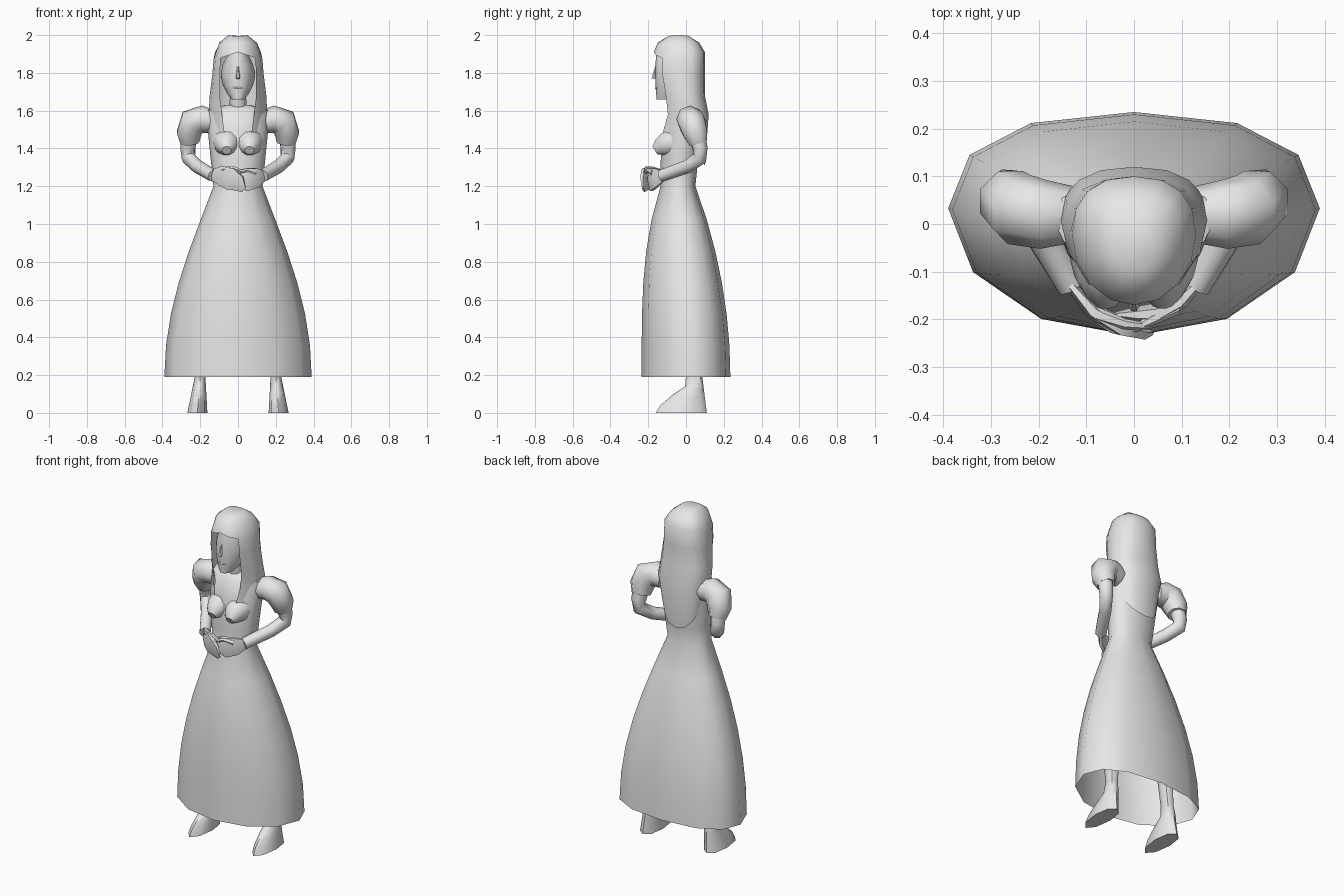
import bpy, bmesh, math
from mathutils import Vector

cube = bpy.data.objects.get("Cube")
if cube:
    bpy.data.objects.remove(cube)

grey = bpy.data.materials.new("plain grey")
grey.use_nodes = True
grey.diffuse_color = (.8, .8, .8, 1)
grey.node_tree.nodes["Principled BSDF"].inputs["Base Color"].default_value = grey.diffuse_color


def skin(name, rings, close_start=True, close_end=True, is_gap=lambda row, column: False):
    """Join rings of points into one smooth-shaded mesh."""
    bm = bmesh.new()
    rows = [[bm.verts.new(point) for point in ring] for ring in rings]
    sides = len(rows[0])
    for row, (upper, lower) in enumerate(zip(rows, rows[1:])):
        for column in range(sides):
            following = (column + 1) % sides
            if not is_gap(row, column):
                bm.faces.new((upper[column], upper[following], lower[following], lower[column]))
    if close_start:
        bm.faces.new(rows[0])
    if close_end:
        bm.faces.new(rows[-1])
    loose = [vert for vert in bm.verts if not vert.link_faces]
    bmesh.ops.delete(bm, geom=loose, context='VERTS')
    bmesh.ops.recalc_face_normals(bm, faces=bm.faces)
    mesh = bpy.data.meshes.new(name)
    bm.to_mesh(mesh)
    bm.free()
    mesh.materials.append(grey)
    part = bpy.data.objects.new(name, mesh)
    bpy.context.collection.objects.link(part)
    bpy.ops.object.select_all(action='DESELECT')
    part.select_set(True)
    bpy.context.view_layer.objects.active = part
    bpy.ops.object.shade_smooth_by_angle(angle=math.radians(50))


def oval(height, half_width, front, back, sides=12, centre=0, widest=.55):
    """Level ring, squarer behind, whose first point faces the front."""
    middle = front + widest * (back - front)
    ring = []
    for step in range(sides):
        angle = math.tau * step / sides
        across, ahead = math.sin(angle), math.cos(angle)
        reach = middle - front
        if ahead < 0:
            reach = back - middle
            across = math.copysign(abs(across) ** .85, across)
            ahead = -abs(ahead) ** .85
        ring.append(Vector((centre + half_width * across, middle - reach * ahead, height)))
    return ring


def tube(name, path, start, end, bulge=0, flatten=1, side=1, sides=8):
    """Tapering tube along a path, carried round bends without twist."""
    points = [Vector((side * x, y, z)) for x, y, z in path]
    last = len(points) - 1
    rings, turn, previous = [], None, None
    for index, point in enumerate(points):
        along = (points[min(index + 1, last)] - points[max(index - 1, 0)]).normalized()
        if turn is None:
            turn = along.to_track_quat('Z', 'Y')
        else:
            turn = previous.rotation_difference(along) @ turn
        previous = along
        part = index / last
        radius = start + (end - start) * part + bulge * math.sin(math.pi * part)
        ring = []
        for step in range(sides):
            angle = math.tau * step / sides
            offset = Vector((flatten * math.cos(angle), math.sin(angle), 0))
            ring.append(point + turn @ (offset * radius))
        rings.append(ring)
    skin(name, rings)


# Dress: hollow bell skirt, fitted bodice, sloping shoulders
dress = []
for step in range(6):
    rise = step / 6
    dress.append(oval(.19 + rise, .13 + .26 * math.cos(rise * math.pi / 2),
                      -.135 - .1 * (1 - rise ** 3.5), .055 + .18 * (1 - rise ** 2), widest=.57))
for step in range(5):
    rise = step / 4
    dress.append(oval(1.2 + .4 * rise, .13 + .04 * rise,
                      -.135 + .05 * rise ** 4, .05 + .04 * rise))
dress.append(oval(1.63, .07, -.05, .07))
skin("dress", dress, close_start=False)

# Neck and head
tube("neck", [(0, 0, 1.54), (0, -.02, 1.63), (0, -.04, 1.74)], .05, .04)
head = []
for step in range(8):
    rise = step / 7
    fullness = math.sin(math.pi * (.1 + .8 * rise)) ** .8
    head.append(oval(1.66 + .26 * rise, .09 * fullness,
                     -.15 - .013 * fullness, .2 * fullness - .13))
skin("head", head)
tube("nose", [(0, -.158, 1.84), (0, -.167, 1.8), (0, -.172, 1.77)], .004, .012, sides=6)
tube("lips", [(x, -.157 + abs(x) / 3, 1.72) for x in (-.026, 0, .026)],
     .003, .003, bulge=.005, sides=6)

# Long hair: open round the face, front strands, pointed end down the back
hair = [oval(*size, sides=16) for size in (
    (1.99, .05, -.1, .02), (1.96, .1, -.15, .07), (1.91, .13, -.17, .1), (1.8, .135, -.17, .1),
    (1.68, .15, -.14, .1), (1.58, .155, -.12, .12), (1.47, .145, -.145, .1))]
crown, hairline, ends = hair[0], hair[2], hair[-1]
for point in crown:
    point.z += abs(point.x) / 5
for point in hairline:
    if point.y < 0:
        point.z -= abs(point.x) / 3
for ring, inward in zip(hair[4:], (.2, .5, .7)):
    ring[2] = ring[2].lerp(ring[1], inward)
    ring[-2] = ring[-2].lerp(ring[-1], inward)
for point in ends:
    if point.y > 0:
        point.z -= 1.6 * point.y
        point.x *= .85
skin("hair", hair, close_end=False,
     is_gap=lambda row, column: row > 1 and column in (0, 1, 14, 15))

for side, label in ((1, "left"), (-1, "right")):
    # Bust, sloping down from the chest
    tube(label + "_bust", [(.06, -.07, 1.43), (.06, -.11, 1.42), (.06, -.14, 1.405),
                           (.06, -.165, 1.39)],
         .075, .025, bulge=.008, side=side, sides=10)

    # Puffed sleeve
    tube(label + "_sleeve", [(.13, .02, 1.54), (.19, .02, 1.555), (.24, .03, 1.54),
                             (.26, .05, 1.48), (.255, .065, 1.43)],
         .06, .053, bulge=.02, side=side)

    # Bent arm
    tube(label + "_arm", [(.26, .06, 1.46), (.265, .075, 1.4), (.262, .075, 1.35),
                          (.215, .01, 1.305), (.13, -.13, 1.255)], .045, .033, side=side)

    # Wedge foot narrowing to the ankle, and the hidden leg
    leg = []
    for height in (0, .04, .1, .14, .2):
        taper = 1 - 5 * height
        toe = max(0, 1 - (7 * height) ** 1.5)
        leg.append(oval(height, .027 + .026 * taper, -.16 * toe, .085 + .025 * taper,
                        sides=8, centre=side * (.2 + .015 * taper)))
    leg.append(oval(.6, .05, -.03, .08, sides=8, centre=side * .18))
    skin(label + "_leg", leg)

# Hands folded at the waist, right in front of left
palm = dict(start=.03, end=.018, bulge=.045, flatten=.3, sides=6)
thumb = dict(start=.016, end=.007, sides=6)
tube("right_hand", [(-.14, -.12, 1.26), (-.09, -.18, 1.255), (-.04, -.21, 1.24),
                    (0, -.22, 1.215), (.03, -.225, 1.18)], **palm)
tube("right_thumb", [(-.08, -.19, 1.29), (-.02, -.21, 1.295), (.03, -.215, 1.275)], **thumb)
tube("left_hand", [(.14, -.12, 1.255), (.1, -.16, 1.245), (.05, -.185, 1.235),
                   (0, -.19, 1.245), (-.04, -.19, 1.255)], **palm)
tube("left_thumb", [(.09, -.175, 1.27), (.04, -.2, 1.285), (-.01, -.225, 1.27)], **thumb)
